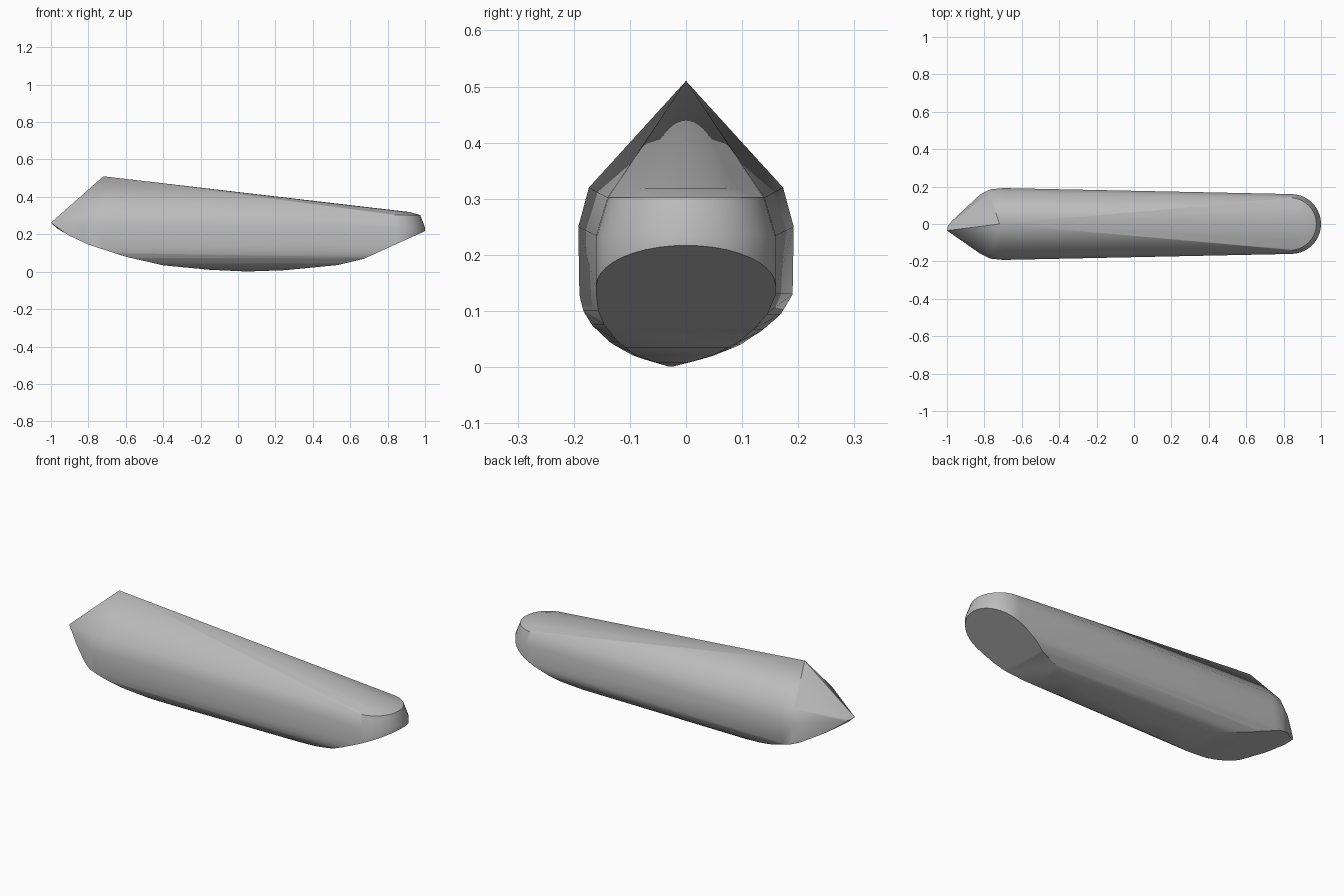
import bpy, bmesh, math
from mathutils import Vector

cube = bpy.data.objects.get("Cube")
if cube:
    bpy.data.objects.remove(cube)

grey = bpy.data.materials.new("plain grey")
grey.use_nodes = True
colour = (0.5, 0.5, 0.5, 1)
grey.diffuse_color = colour
grey.node_tree.nodes["Principled BSDF"].inputs["Base Color"].default_value = colour


def arc(cx, radius, z, steps=20):
    """Half circle bulging towards +x."""
    turns = [math.pi * (i / steps - 0.5) for i in range(steps + 1)]
    return [(cx + radius * math.cos(t), radius * math.sin(t), z) for t in turns]


def mirrored(points):
    return [(x, s * y, z) for x, y, z in points for s in (1, -1)]


# Slightly uneven belly section (y, z)
belly = [(-0.19, 0.13), (-0.184, 0.1), (-0.17, 0.075), (-0.14, 0.045), (-0.1, 0.021),
         (-0.03, 0.0), (0.05, 0.02), (0.1, 0.04), (0.14, 0.067), (0.17, 0.094), (0.19, 0.13)]
# Underside seen from the front (x, z)
keel = [(-1.0, 0.25), (-0.9, 0.192), (-0.8, 0.145), (-0.6, 0.08), (-0.4, 0.034), (-0.15, 0.01),
        (0.05, 0.001), (0.25, 0.008), (0.53, 0.035), (0.67, 0.068), (1.0, 0.217)]

# Peak, shoulders and pointed end
points = [(-0.72, 0, 0.51), (-1.0, -0.035, 0.262), (-0.995, -0.01, 0.258), (-0.975, 0.015, 0.25)]
points += mirrored([(-0.70, 0.173, 0.32), (-0.77, 0.163, 0.32), (-0.70, 0.192, 0.25),
                    (-0.77, 0.185, 0.25), (-0.82, 0.16, 0.25), (-0.77, 0.185, 0.13),
                    (-0.82, 0.16, 0.13)])
# Rounded end: top dome, rim and wall
points += arc(0.835, 0.09, 0.318) + arc(0.835, 0.14, 0.302)
points += arc(0.84, 0.16, 0.235) + arc(0.84, 0.16, 0.14)
# Belly, a little narrower towards the rounded end
for x, width in ((-0.72, 1.0), (0.84, 0.84)):
    points += [(x, y * width, z) for y, z in belly]

bm = bmesh.new()
for p in points:
    bm.verts.new(p)
hull = bmesh.ops.convex_hull(bm, input=bm.verts[:])
loose = {v for v in hull["geom_interior"] + hull["geom_unused"] if isinstance(v, bmesh.types.BMVert)}
bmesh.ops.delete(bm, geom=list(loose), context='VERTS')

# Trim the underside along the keel curve
for (x0, z0), (x1, z1) in zip(keel, keel[1:]):
    outward = Vector((z1 - z0, 0, x0 - x1)).normalized()
    bmesh.ops.bisect_plane(bm, geom=bm.verts[:] + bm.edges[:] + bm.faces[:], dist=1e-5,
                           plane_co=(x0, 0, z0), plane_no=outward, clear_outer=True)
    rim = [e for e in bm.edges if e.is_boundary]
    if rim:
        bmesh.ops.holes_fill(bm, edges=rim, sides=0)
bmesh.ops.remove_doubles(bm, verts=bm.verts[:], dist=1e-4)
bmesh.ops.dissolve_limit(bm, angle_limit=0.01, verts=bm.verts[:], edges=bm.edges[:])
bmesh.ops.recalc_face_normals(bm, faces=bm.faces[:])

mesh = bpy.data.meshes.new("hull_body")
bm.to_mesh(mesh)
bm.free()
mesh.materials.append(grey)
body = bpy.data.objects.new("hull_body", mesh)
bpy.context.collection.objects.link(body)
bpy.context.view_layer.objects.active = body
body.select_set(True)
bpy.ops.object.shade_smooth_by_angle(angle=math.radians(30))
